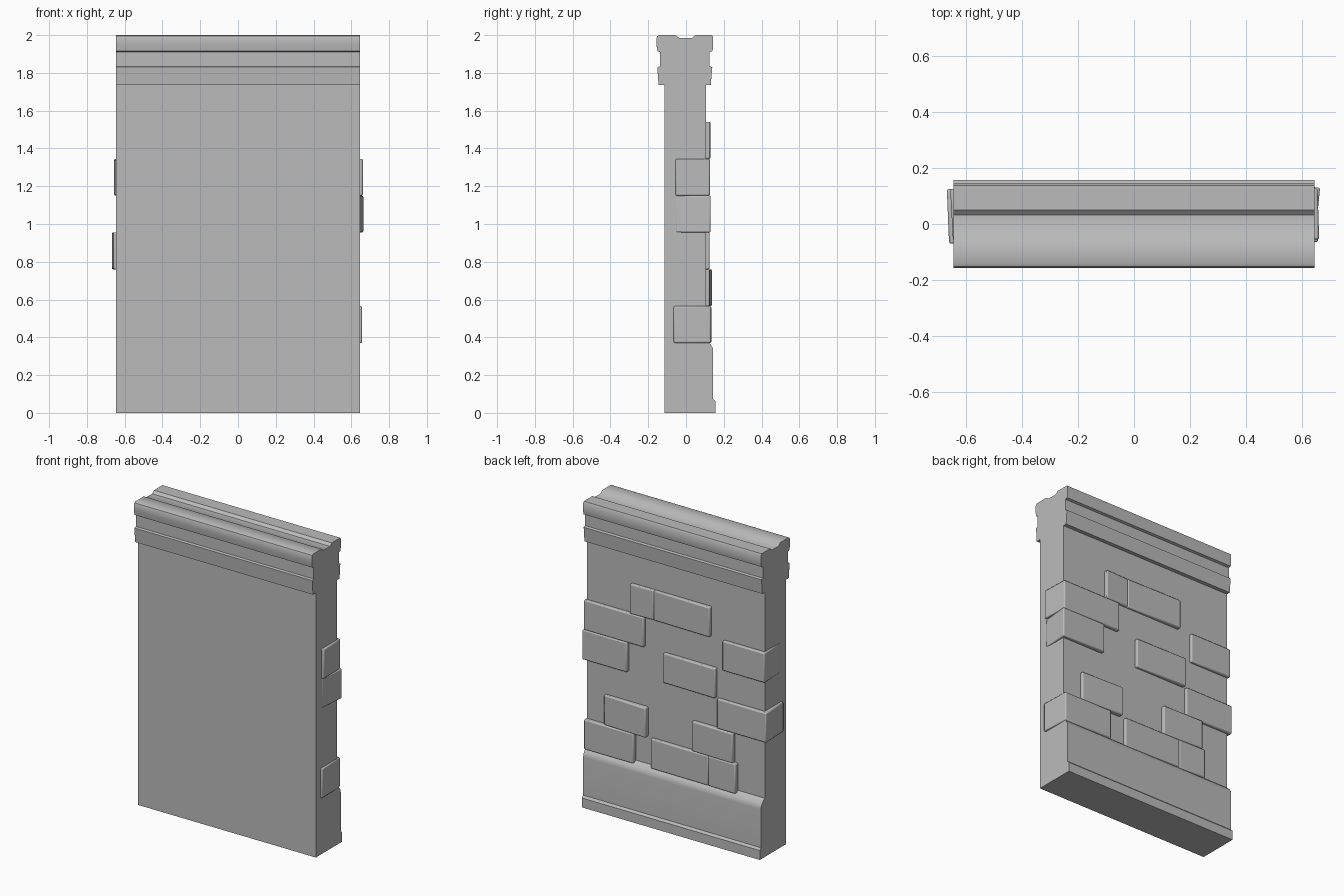
import bpy
import bmesh
import math

cube = bpy.data.objects.get("Cube")
if cube:
    bpy.data.objects.remove(cube, do_unlink=True)

stone = bpy.data.materials.new("grey_stone")
stone.use_nodes = True
GREY = (0.5, 0.5, 0.5, 1)
stone.diffuse_color = GREY
stone.node_tree.nodes["Principled BSDF"].inputs["Base Color"].default_value = GREY


def finish(bm, name, bevel=0):
    """Turn a bmesh into a smooth-by-angle stone object."""
    bmesh.ops.recalc_face_normals(bm, faces=bm.faces)
    mesh = bpy.data.meshes.new(name)
    bm.to_mesh(mesh)
    bm.free()
    mesh.materials.append(stone)
    obj = bpy.data.objects.new(name, mesh)
    bpy.context.collection.objects.link(obj)
    if bevel:
        mod = obj.modifiers.new("worn_edges", 'BEVEL')
        mod.width = bevel
        mod.segments = 2
        mod.limit_method = 'ANGLE'
        mod.angle_limit = math.radians(40)
    bpy.ops.object.select_all(action='DESELECT')
    obj.select_set(True)
    bpy.context.view_layer.objects.active = obj
    bpy.ops.object.shade_smooth_by_angle(angle=math.radians(40))
    return obj


def extrude(points, offset, name, bevel=0):
    """Extrude a closed planar outline along an offset."""
    bm = bmesh.new()
    face = bm.faces.new([bm.verts.new(p) for p in points])
    geom = bmesh.ops.extrude_face_region(bm, geom=[face])["geom"]
    moved = [v for v in geom if isinstance(v, bmesh.types.BMVert)]
    bmesh.ops.translate(bm, verts=moved, vec=offset)
    return finish(bm, name, bevel)


# Wall body: plinth, wall face and grooved cornice as one (y, z) profile
HALF = 0.645
WALL = 0.105
profile = [
    (-0.115, 0), (-0.115, 1.735), (-0.145, 1.735), (-0.152, 1.83),
    (-0.138, 1.835), (-0.138, 1.91), (-0.151, 1.915), (-0.157, 1.95),
    (-0.157, 1.98), (-0.152, 1.995), (-0.142, 2),
    (-0.055, 2), (-0.035, 1.984), (0.032, 1.984), (0.05, 2),
    (0.138, 2), (0.144, 1.99), (0.144, 1.935), (0.14, 1.915),
    (0.124, 1.91), (0.124, 1.835), (0.139, 1.83), (0.131, 1.735),
    (WALL, 1.735), (WALL, 0.385), (0.118, 0.375), (0.132, 0.36),
    (0.142, 0.343), (0.144, 0.325), (0.144, 0.075), (0.157, 0.062), (0.157, 0),
]
extrude([(-HALF, y, z) for y, z in profile], (2 * HALF, 0, 0), "wall_body")

# Brick courses, counted up from the plinth
BASE, STEP = 0.37, 0.195


def brick(name, outline, course):
    z = BASE + STEP * course
    extrude([(x, y, z) for x, y in outline], (0, 0, STEP), name, 0.007)


# Bricks on the back face: left x, right x, course, depth at each end
face_bricks = [
    (0.32, 0.15, 5, 0.128, 0.122), (0.15, -0.26, 5, 0.123, 0.13),
    (0.08, -0.30, 3, 0.125, 0.131), (0.51, 0.20, 1, 0.125, 0.137),
    (-0.13, -0.43, 1, 0.128, 0.134), (0.17, -0.25, 0, 0.126, 0.13),
    (-0.25, -0.45, 0, 0.13, 0.134),
]
for i, (x0, x1, course, y0, y1) in enumerate(face_bricks):
    brick(f"face_brick_{i + 1}",
          [(x0, 0.08), (x0, y0), (x1, y1), (x1, 0.08)], course)

# Bricks wrapping the ends: side, inner x, course, depth, end x at back and front, front y
corner_bricks = [
    (1, 0.22, 4, 0.127, 0.655, 0.661, -0.055),
    (1, 0.34, 3, 0.13, 0.664, 0.646, -0.055),
    (1, 0.29, 0, 0.132, 0.65, 0.657, -0.065),
    (-1, 0.35, 4, 0.125, 0.656, 0.646, -0.06),
    (-1, 0.31, 2, 0.125, 0.668, 0.66, -0.07),
]
for i, (side, inner, course, depth, xb, xf, yf) in enumerate(corner_bricks):
    outline = [(inner, 0.08), (inner, depth), (xb, depth), (xf, yf),
               (0.62, yf), (0.62, 0.08)]
    brick(f"corner_brick_{i + 1}", [(side * x, y) for x, y in outline], course)
